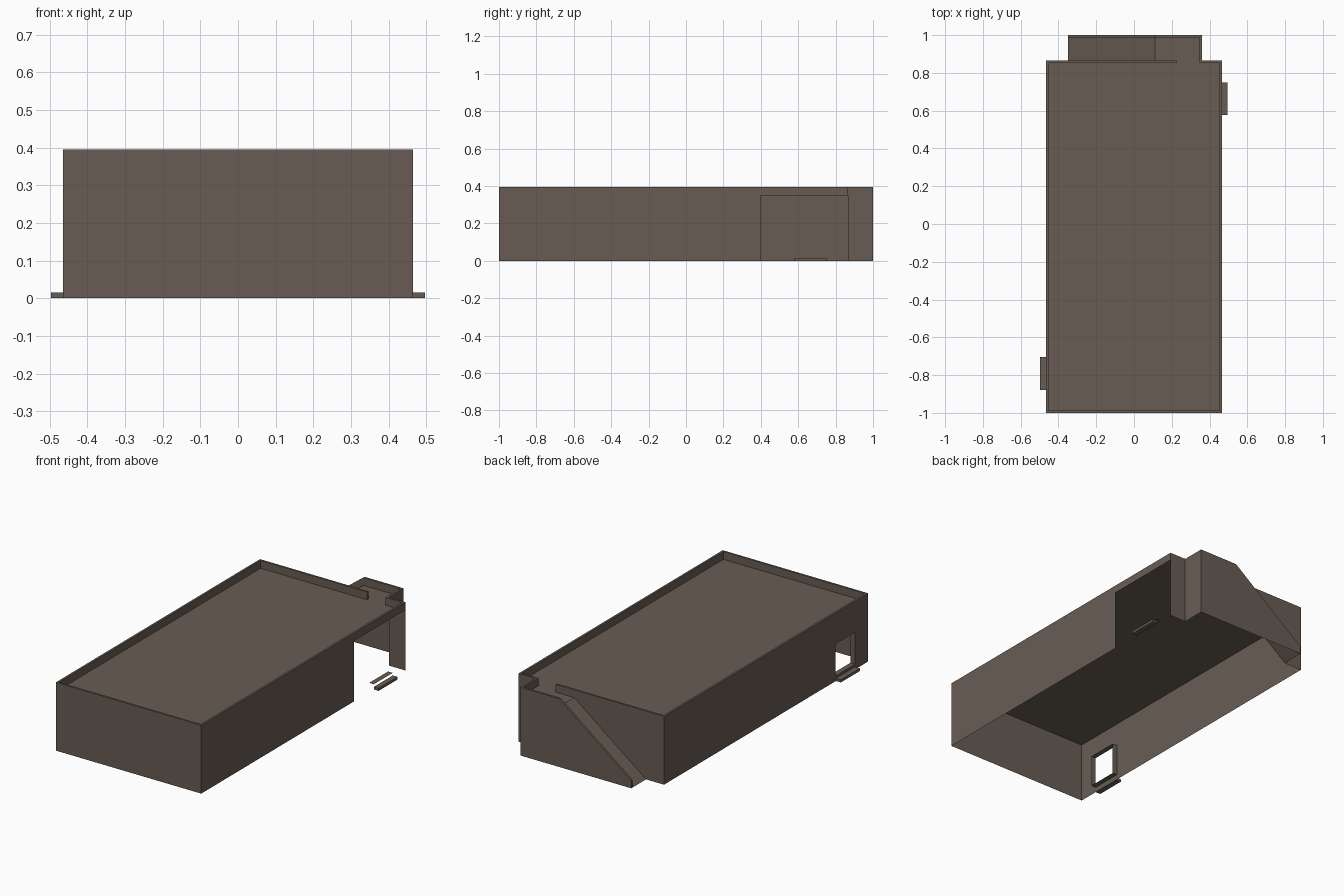
import bpy, bmesh
from mathutils import Vector

if "Cube" in bpy.data.objects:
    bpy.data.objects.remove(bpy.data.objects["Cube"])

mat = bpy.data.materials.new("weathered brown")
mat.diffuse_color = (0.14, 0.108, 0.088, 1)
mat.use_nodes = True
mat.node_tree.nodes["Principled BSDF"].inputs["Base Color"].default_value = mat.diffuse_color

X, FRONT, BACK, END = 0.465, -1.0, 0.865, 1.0     # hall half width, hall front/back, stair outer side
ROOF, RIM, T = 0.35, 0.045, 0.012                 # roof height, parapet height and thickness
SX0, SX1, SX2 = -0.35, 0.11, 0.36                 # ramp foot, ramp top, landing end


def sheet(name, polys):
    """Open surface made of flat polygons."""
    bm = bmesh.new()
    for poly in polys:
        bm.faces.new([bm.verts.new(p) for p in poly])
    bmesh.ops.remove_doubles(bm, verts=bm.verts[:], dist=1e-5)
    mesh = bpy.data.meshes.new(name)
    bm.to_mesh(mesh)
    bm.free()
    mesh.materials.append(mat)
    ob = bpy.data.objects.new(name, mesh)
    bpy.context.collection.objects.link(ob)
    return ob


def rect_x(x, y0, y1, z0, z1):
    """Upright rectangle at fixed x, facing away from the middle."""
    r = [(x, y0, z0), (x, y1, z0), (x, y1, z1), (x, y0, z1)]
    return r if x > 0 else r[::-1]


def rect_y(y, x0, x1, z0, z1):
    """Upright rectangle at fixed y, facing away from the middle."""
    r = [(x0, y, z0), (x1, y, z0), (x1, y, z1), (x0, y, z1)]
    return r if y < 0 else r[::-1]


def rect_z(z, x0, x1, y0, y1):
    return [(x0, y0, z), (x1, y0, z), (x1, y1, z), (x0, y1, z)]


# hall walls
D0, D1, DZ0, DZ1, DEPTH = -0.88, -0.70, 0.03, 0.215, 0.03   # side door opening
sheet("front_wall", [rect_y(FRONT, -X, X, 0, ROOF)])
sheet("right_wall", [rect_x(X, FRONT, 0.397, 0, ROOF)])
sheet("left_wall", [rect_x(-X, FRONT, D0, 0, ROOF), rect_x(-X, D1, BACK, 0, ROOF),
                    rect_x(-X, D0, D1, 0, DZ0), rect_x(-X, D0, D1, DZ1, ROOF)])
sheet("back_wall", [[(-X, BACK, 0), (-X, BACK, ROOF), (SX1, BACK, ROOF), (SX0, BACK, 0)],
                    rect_y(BACK, SX2, X, 0, ROOF)])

# roof with landing, ramp and its side walls
sheet("roof", [rect_z(ROOF, -X, X, FRONT, BACK)])
sheet("landing", [rect_z(ROOF, SX1, SX2, BACK, END)])
sheet("ramp", [[(SX0, BACK, 0), (SX1, BACK, ROOF), (SX1, END, ROOF), (SX0, END, 0)]])
sheet("landing_side_wall", [rect_x(SX2, BACK, END, 0, ROOF)])
sheet("ramp_outer_wall", [[(SX2, END, 0), (SX0, END, 0), (SX1, END, ROOF), (SX2, END, ROOF)]])

# parapet: one mitred rim round the roof, landing and down the ramp
path = [(0.228, BACK, ROOF), (-X, BACK, ROOF), (-X, FRONT, ROOF), (X, FRONT, ROOF), (X, BACK, ROOF),
        (SX2, BACK, ROOF), (SX2, END, ROOF), (SX1, END, ROOF), (SX0, END, 0)]
path = [Vector(p) for p in path]
sections = []
for i, p in enumerate(path):
    a = (path[i] - path[i - 1]).xy if i else (path[1] - path[0]).xy
    b = (path[i + 1] - path[i]).xy if i < len(path) - 1 else a
    na, nb = [Vector((-d.y, d.x, 0)).normalized() for d in (a, b)]
    inner = p + (na if na.dot(nb) > 0.5 else na + nb) * T
    up = Vector((0, 0, RIM))
    sections.append([p, p + up, inner + up, inner])
rim = [sections[0], sections[-1][::-1]]
for s, t in zip(sections, sections[1:]):
    rim += [[s[k], t[k], t[k + 1], s[k + 1]] for k in range(3)]
sheet("parapet", rim)

# door reveal on the left, and the lone sill on the right
XI = -X + DEPTH
sheet("door_reveal", [
    rect_z(DZ0, -X, XI, D0, D1), rect_z(DZ1, -X, XI, D0, D1)[::-1],
    [(-X, D0, DZ0), (-X, D0, DZ1), (XI, D0, DZ1), (XI, D0, DZ0)],
    [(-X, D1, DZ0), (XI, D1, DZ0), (XI, D1, DZ1), (-X, D1, DZ1)]])
sheet("right_sill", [rect_z(DZ0, X - DEPTH, X, 0.577, 0.75)])

# door steps
for name, x0, x1, y0, y1 in (("left_step", -0.497, -X, D0, D1 - 0.005),
                             ("right_step", X, 0.496, 0.577, 0.75)):
    bpy.ops.mesh.primitive_cube_add(size=1, location=((x0 + x1) / 2, (y0 + y1) / 2, 0.0075))
    step = bpy.context.object
    step.name = name
    step.scale = (x1 - x0, y1 - y0, 0.015)
    step.data.materials.append(mat)
